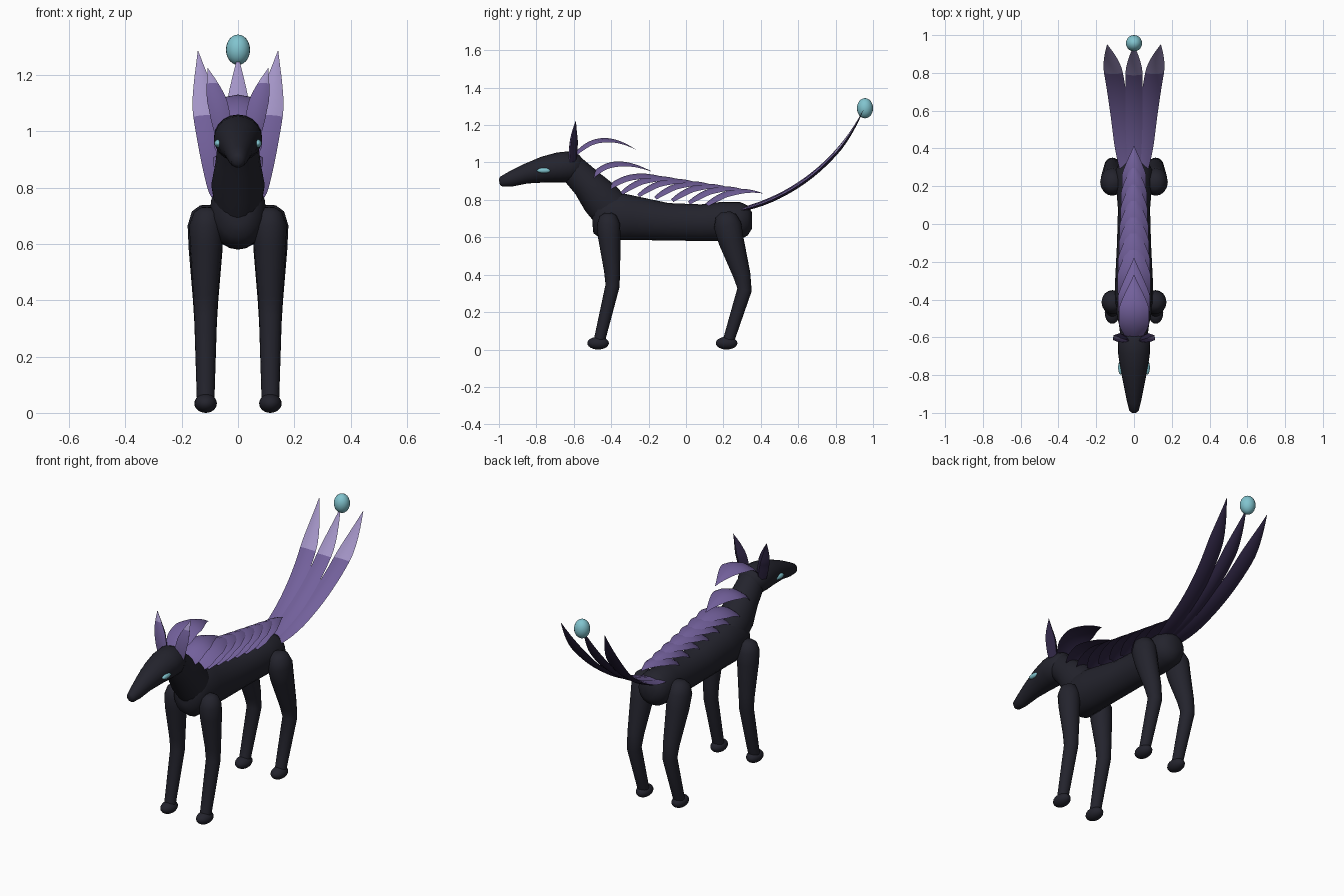
import bpy, bmesh, math
from mathutils import Vector

if "Cube" in bpy.data.objects:
    bpy.data.objects.remove(bpy.data.objects["Cube"])


def material(name, rgb):
    m = bpy.data.materials.new(name)
    m.diffuse_color = (*rgb, 1)
    m.use_nodes = True
    m.node_tree.nodes["Principled BSDF"].inputs["Base Color"].default_value = m.diffuse_color
    return m


BLACK = material("charcoal hide", (0.017, 0.017, 0.026))
PURPLE = material("purple", (0.17, 0.118, 0.33))
PALE = material("pale lilac", (0.37, 0.30, 0.57))
DARK = material("dark purple", (0.027, 0.018, 0.055))
TEAL = material("teal", (0.22, 0.55, 0.62))


def finish(name, bm, mats, angle=50):
    bmesh.ops.recalc_face_normals(bm, faces=bm.faces)
    me = bpy.data.meshes.new(name)
    bm.to_mesh(me)
    bm.free()
    for m in mats:
        me.materials.append(m)
    ob = bpy.data.objects.new(name, me)
    bpy.context.collection.objects.link(ob)
    bpy.context.view_layer.objects.active = ob
    ob.select_set(True)
    bpy.ops.object.shade_smooth_by_angle(angle=math.radians(angle))
    ob.select_set(False)
    return ob


def frames(pts):
    """Upward normal for each point of a path, with x as the side axis."""
    out = []
    for i in range(len(pts)):
        t = pts[min(i + 1, len(pts) - 1)] - pts[max(i - 1, 0)]
        t.x = 0
        out.append(Vector((1, 0, 0)).cross(t.normalized()))
    return out


def skin(bm, rings, mat_rule=None):
    n = len(rings[0])
    for i in range(len(rings) - 1):
        for j in range(n):
            k = (j + 1) % n
            f = bm.faces.new((rings[i][j], rings[i][k], rings[i + 1][k], rings[i + 1][j]))
            if mat_rule:
                f.material_index = mat_rule(i, j)
    bm.faces.new(rings[0])
    bm.faces.new(rings[-1])


def tube(name, sections, n=20):
    """Sections are (x, y, z, half width, half height)."""
    bm = bmesh.new()
    pts = [Vector(s[:3]) for s in sections]
    rings = []
    for p, up, s in zip(pts, frames(pts), sections):
        rings.append([bm.verts.new(p + Vector((s[3] * math.cos(a), 0, 0)) + up * s[4] * math.sin(a))
                      for a in (2 * math.pi * j / n for j in range(n))])
    skin(bm, rings)
    return finish(name, bm, [BLACK])


def ellipsoid(name, loc, size, mat):
    bm = bmesh.new()
    bmesh.ops.create_uvsphere(bm, u_segments=20, v_segments=12, radius=1)
    for v in bm.verts:
        v.co = Vector(loc) + Vector([a * b for a, b in zip(v.co, size)])
    return finish(name, bm, [mat])


def leaf(name, a, b, c, width, thick, droop, pale_from=2.0, full=(0.25, 0.5), base=0.6, steps=20):
    """Curved pointed blade along a quadratic curve, pale tip on the upper side, dark underside."""
    bm = bmesh.new()
    a, b, c = Vector(a), Vector(b), Vector(c)
    ts = [i / steps for i in range(steps + 1)]
    pts = [a * (1 - t) ** 2 + b * 2 * t * (1 - t) + c * t * t for t in ts]
    rings = []
    for t, p, up in zip(ts, pts, frames(pts)):
        if t < full[0]:
            w = base + (1 - base) * math.sin(math.pi / 2 * t / full[0])
        elif t < full[1]:
            w = 1
        else:
            w = max(0.02, 1 - ((t - full[1]) / (1 - full[1])) ** 1.4)
        ring = []
        across = (-1, -0.6, 0, 0.6, 1)
        for u in across:
            ring.append(bm.verts.new(p + Vector((u * w * width, 0, 0)) - up * droop * w * u * u))
        for u in (0.6, 0, -0.6):
            low = droop * w * u * u + thick * w * (1 - u * u)
            ring.append(bm.verts.new(p + Vector((u * w * width, 0, 0)) - up * low))
        rings.append(ring)
    skin(bm, rings, lambda i, j: 2 if j > 3 else (1 if ts[i] >= pale_from - 0.001 else 0))
    return finish(name, bm, [PURPLE, PALE, DARK], 60)


# Torso, neck and head
tube("torso", [(0, -0.50, 0.73, 0.04, 0.06), (0, -0.475, 0.73, 0.08, 0.11), (0, -0.42, 0.715, 0.10, 0.135),
               (0, -0.30, 0.705, 0.10, 0.12), (0, -0.10, 0.683, 0.09, 0.10), (0, 0.08, 0.678, 0.085, 0.098),
               (0, 0.20, 0.685, 0.095, 0.105), (0, 0.29, 0.69, 0.095, 0.10), (0, 0.33, 0.69, 0.075, 0.08),
               (0, 0.352, 0.69, 0.035, 0.045)])
tube("neck", [(0, -0.38, 0.72, 0.08, 0.11), (0, -0.46, 0.81, 0.095, 0.105), (0, -0.53, 0.89, 0.08, 0.085),
              (0, -0.61, 0.97, 0.07, 0.075)])
tube("head", [(0, -0.998, 0.895, 0.012, 0.015), (0, -0.988, 0.897, 0.025, 0.027), (0, -0.94, 0.91, 0.037, 0.040),
              (0, -0.86, 0.938, 0.053, 0.052), (0, -0.76, 0.962, 0.073, 0.070), (0, -0.68, 0.973, 0.085, 0.081),
              (0, -0.62, 0.977, 0.086, 0.083), (0, -0.575, 0.975, 0.068, 0.066), (0, -0.55, 0.972, 0.035, 0.035)])

for side, s in (("left", 1), ("right", -1)):
    # Eyes and ears
    ellipsoid(side + "_eye", (s * 0.071, -0.76, 0.957), (0.013, 0.037, 0.014), TEAL)
    leaf(side + "_ear", (s * 0.055, -0.625, 1.00), (s * 0.07, -0.635, 1.12), (s * 0.108, -0.588, 1.225),
         0.036, 0.045, 0.008, 0.75, (0.25, 0.45), 0.85)
    # Legs: thigh to knee to ankle
    tube(side + "_front_leg", [(s * 0.11, -0.418, 0.73, 0.02, 0.02), (s * 0.11, -0.417, 0.715, 0.045, 0.045),
                               (s * 0.112, -0.415, 0.67, 0.06, 0.062), (s * 0.113, -0.41, 0.60, 0.058, 0.06),
                               (s * 0.115, -0.395, 0.42, 0.044, 0.043), (s * 0.115, -0.393, 0.34, 0.04, 0.038),
                               (s * 0.115, -0.465, 0.04, 0.031, 0.03)], 16)
    tube(side + "_back_leg", [(s * 0.112, 0.21, 0.735, 0.025, 0.025), (s * 0.114, 0.213, 0.715, 0.05, 0.055),
                              (s * 0.115, 0.222, 0.665, 0.064, 0.074), (s * 0.115, 0.242, 0.58, 0.060, 0.068),
                              (s * 0.115, 0.298, 0.40, 0.045, 0.047), (s * 0.115, 0.313, 0.32, 0.04, 0.039),
                              (s * 0.115, 0.225, 0.04, 0.031, 0.03)], 16)
    # Paws
    for end, y in (("front", -0.47), ("back", 0.217)):
        ellipsoid(f"{side}_{end}_paw", (s * 0.115, y, 0.034), (0.04, 0.058, 0.034), BLACK)
    # Outer tail feathers
    leaf(side + "_tail_feather", (s * 0.04, 0.28, 0.75), (s * 0.085, 0.72, 0.86), (s * 0.142, 0.95, 1.285),
         0.05, 0.022, 0.010, 0.7, (0.2, 0.72), 0.7)

# Middle tail feather and glowing tip
leaf("middle_tail_feather", (0, 0.28, 0.755), (0, 0.71, 0.865), (0, 0.945, 1.27),
     0.045, 0.024, 0.008, 0.7, (0.2, 0.72), 0.7)
ellipsoid("tail_orb", (0, 0.957, 1.29), (0.043, 0.043, 0.054), TEAL)

# Mane: crest, nape and a row of overlapping blades down the back
leaf("mane_crest", (0, -0.605, 1.04), (0, -0.47, 1.205), (0, -0.27, 1.07), 0.08, 0.012, 0.025)
leaf("mane_nape", (0, -0.53, 0.905), (0, -0.42, 1.08), (0, -0.18, 0.95), 0.085, 0.012, 0.03)
for k in range(7):
    y, z = -0.44 + 0.09 * k, 0.855 - 0.013 * k
    leaf(f"mane_blade_{k + 1}", (0, y, z), (0, y + 0.14, 1.0 - 0.016 * k),
         (0, -0.06 + 0.079 * k, 0.90 - 0.011 * k), 0.088 - 0.004 * k, 0.012, 0.032)
